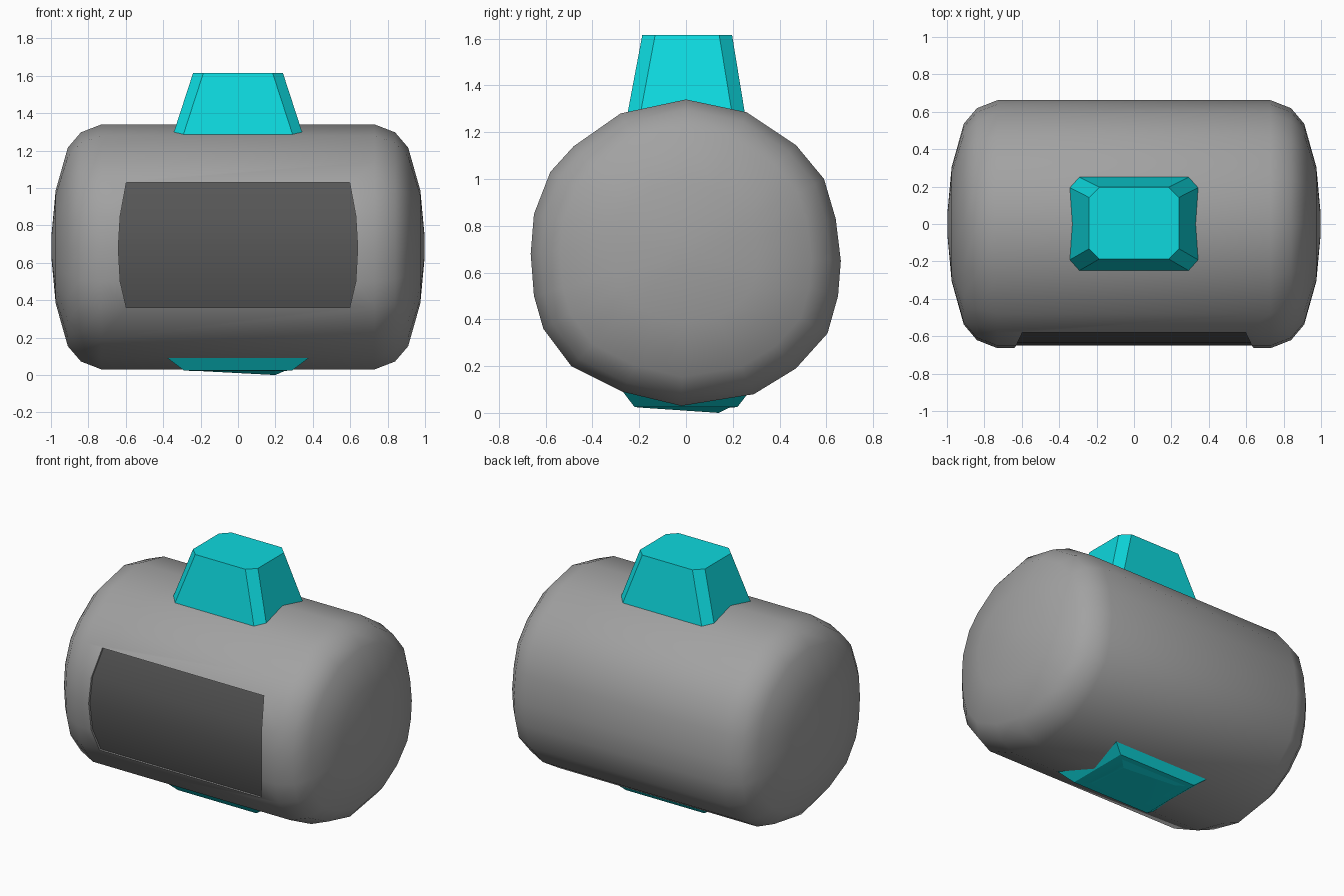
import bpy, bmesh

if "Cube" in bpy.data.objects:
    bpy.data.objects.remove(bpy.data.objects["Cube"])

def material(name, rgb):
    m = bpy.data.materials.new(name)
    m.diffuse_color = (*rgb, 1)
    m.use_nodes = True
    m.node_tree.nodes["Principled BSDF"].inputs["Base Color"].default_value = m.diffuse_color
    return m

GREY = material("shell grey", (0.36, 0.36, 0.36))
DARK = material("screen dark grey", (0.095, 0.095, 0.095))
CYAN = material("cyan", (0.004, 0.69, 0.73))

def loft(name, rings, mats, angle=35, cap=True):
    """Skin a list of equal-length point rings into a closed solid."""
    bm = bmesh.new()
    vr = [[bm.verts.new(p) for p in r] for r in rings]
    n = len(rings[0])
    for a, b in zip(vr, vr[1:]):
        for i in range(n):
            j = (i + 1) % n
            bm.faces.new((a[i], a[j], b[j], b[i]))
    if cap:
        bm.faces.new(vr[0])
        bm.faces.new(vr[-1])
    bmesh.ops.recalc_face_normals(bm, faces=bm.faces)
    me = bpy.data.meshes.new(name)
    bm.to_mesh(me)
    bm.free()
    ob = bpy.data.objects.new(name, me)
    bpy.context.collection.objects.link(ob)
    for m in mats:
        me.materials.append(m)
    smooth(ob, angle)
    return ob

def smooth(ob, angle):
    bpy.ops.object.select_all(action='DESELECT')
    ob.select_set(True)
    bpy.context.view_layer.objects.active = ob
    bpy.ops.object.shade_smooth_by_angle(angle=angle * 0.0174533)

# Barrel: slightly irregular cross-section scaled along x with rounded ends
CZ = 0.685
section = [(0, 1.34), (.26, 1.285), (.47, 1.145), (.59, 1.0), (.64, .83),
           (.662, .65), (.65, .5), (.605, .34), (.47, .19), (.29, .08),
           (-.02, .03), (-.27, .09), (-.49, .2), (-.61, .36), (-.65, .5),
           (-.664, .68), (-.65, .85), (-.58, 1.03), (-.48, 1.14), (-.28, 1.28)]
half = [(.73, 1), (.84, .935), (.91, .81), (.975, .46), (.997, .1)]
stations = [(-x, s) for x, s in reversed(half)] + half
body = loft("barrel_body",
            [[(x, y * s, CZ + (z - CZ) * s) for y, z in section] for x, s in stations],
            [GREY, DARK], 40)

# Shallow screen recess cut into the front, with a dark floor
rows = [(-.58, 1.03, .597), (-.65, .85, .63), (-.664, .68, .64),
        (-.65, .5, .63), (-.61, .36, .597)]
left = [[(-w, y + .014, z), (-w, -.8, z)] for y, z, w in rows]
right = [[(w, y + .014, z), (w, -.8, z)] for y, z, w in rows]
cutter = loft("screen_cutter",
              [[l[0], r[0], r[1], l[1]] for l, r in zip(left, right)], [GREY, DARK])
for f in cutter.data.polygons:
    if all(cutter.data.vertices[v].co.y > -.7 for v in f.vertices):
        f.material_index = 1
cut = body.modifiers.new("screen recess", 'BOOLEAN')
cut.operation = 'DIFFERENCE'
cut.solver = 'EXACT'
cut.material_mode = 'TRANSFER'
cut.object = cutter
bpy.context.view_layer.objects.active = body
bpy.ops.object.modifier_apply(modifier=cut.name)
bpy.data.objects.remove(cutter)
smooth(body, 40)

def octagon(hx, hy, c, z, cy=0):
    pts = [(hx, hy - c), (hx - c, hy), (c - hx, hy), (-hx, hy - c),
           (-hx, c - hy), (c - hx, -hy), (hx - c, -hy), (hx, c - hy)]
    return [(x, y + cy, z) for x, y in pts]

# Tapered block on top
loft("top_block", [octagon(.375, .265, .055, 1.2), octagon(.24, .192, .055, 1.615, .005)],
     [CYAN], 25)

# Shallow tapered foot underneath with one corner dipping down
def rect(hx, hy, z):
    return [(hx, hy, z), (-hx, hy, z), (-hx, -hy, z), (hx, -hy, z)]

floor = rect(.2, .15, .021)
floor[0] = (.2, .14, 0)
loft("bottom_foot", [rect(.43, .30, .13), rect(.29, .22, .025),
                     rect(.25, .185, .022), floor], [CYAN], 10)
